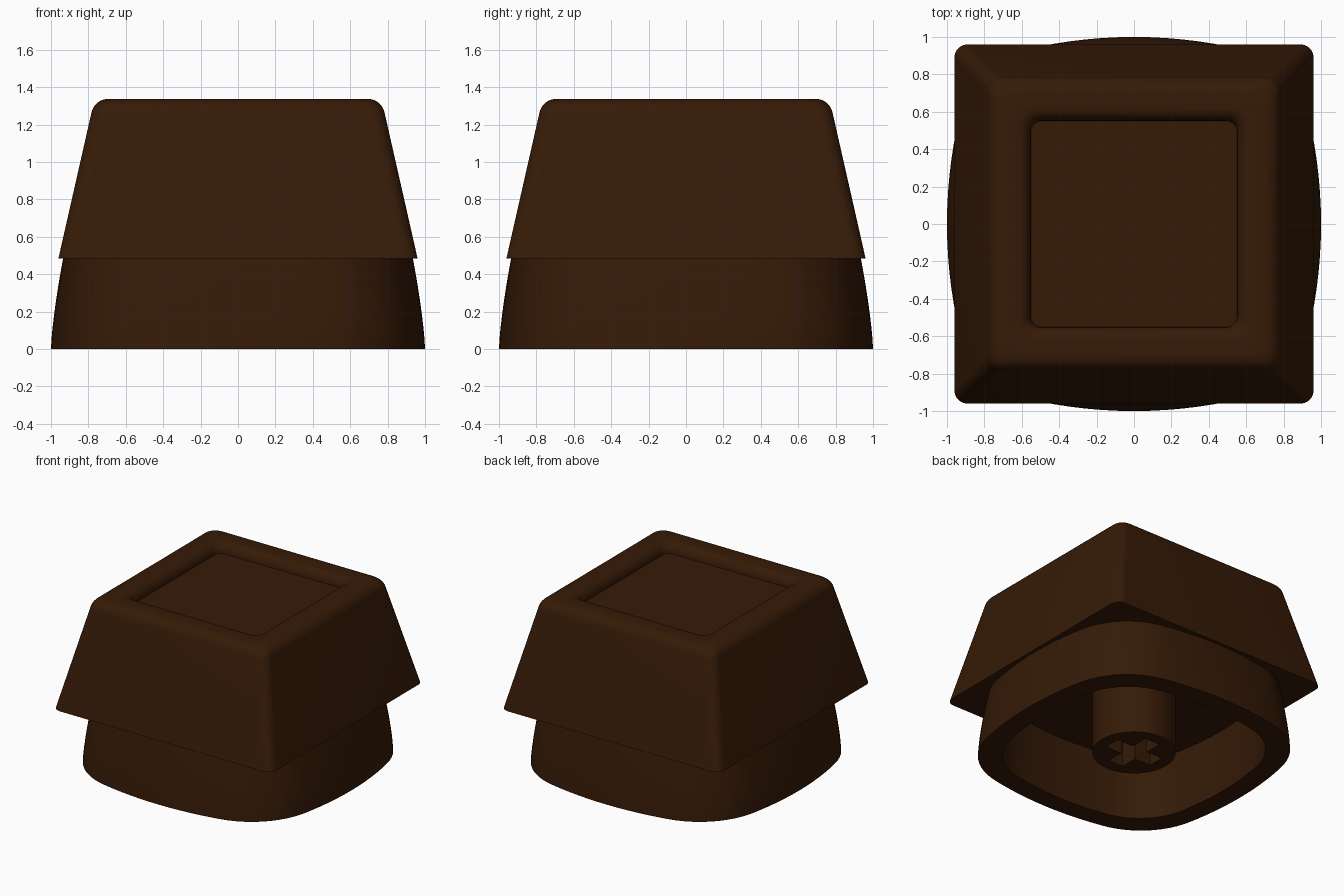
import bpy, bmesh
from math import cos, sin, pi, radians, atan2, sqrt

if "Cube" in bpy.data.objects:
    bpy.data.objects.remove(bpy.data.objects["Cube"])

brown = bpy.data.materials.new("dark_brown")
brown.diffuse_color = (0.036, 0.0105, 0.002, 1)
brown.use_nodes = True
brown.node_tree.nodes["Principled BSDF"].inputs["Base Color"].default_value = brown.diffuse_color


def loft(name, rings, ends=True):
    """Skin a stack of equal-length 3D outlines, optionally closing both ends."""
    bm = bmesh.new()
    loops = [[bm.verts.new(p) for p in ring] for ring in rings]
    n = len(loops[0])
    pairs = list(zip(loops, loops[1:]))
    if not ends:                       # tube wall: join last outline to first
        pairs.append((loops[-1], loops[0]))
    for a, b in pairs:
        for i in range(n):
            j = (i + 1) % n
            bm.faces.new((a[i], a[j], b[j], b[i]))
    if ends:
        bm.faces.new(loops[0])
        bm.faces.new(loops[-1])
    bmesh.ops.recalc_face_normals(bm, faces=bm.faces)
    mesh = bpy.data.meshes.new(name)
    bm.to_mesh(mesh)
    bm.free()
    ob = bpy.data.objects.new(name, mesh)
    bpy.context.collection.objects.link(ob)
    mesh.materials.append(brown)
    return ob


def smooth(ob):
    bpy.ops.object.select_all(action='DESELECT')
    ob.select_set(True)
    bpy.context.view_layer.objects.active = ob
    bpy.ops.object.shade_smooth_by_angle(angle=radians(30))


def rounded_square(half, r, z, seg=8):
    pts = []
    for q in range(4):
        mid = pi / 4 + q * pi / 2
        cx, cy = (half - r) * sqrt(2) * cos(mid), (half - r) * sqrt(2) * sin(mid)
        for i in range(seg + 1):
            a = q * pi / 2 + i / seg * pi / 2
            pts.append((cx + r * cos(a), cy + r * sin(a), z))
    return pts


def bowed_square(scale, z, seg=12):
    """Square with bowed sides (radius R) and filleted corners (radius r)."""
    R, c, r = 2.53, 0.399, 0.560
    t = atan2(c, c + R - 1)
    quarter = [(1 - R + R * cos(a), R * sin(a))
               for a in (-t + 2 * t * i / seg for i in range(seg))]
    quarter += [(c + r * cos(a), c + r * sin(a))
                for a in (t + (pi / 2 - 2 * t) * i / seg for i in range(seg))]
    pts = []
    for q in range(4):
        ca, sa = cos(q * pi / 2), sin(q * pi / 2)
        pts += [((x * ca - y * sa) * scale, (x * sa + y * ca) * scale, z)
                for x, y in quarter]
    return pts


# Tapered cap: sloped sides, rounded rim and shallow square recess
rings = [rounded_square(0.96, 0.07, 0.485)]
for i in range(9):
    a = radians(13.2 + (90 - 13.2) * i / 8)
    rings.append(rounded_square(0.695 + 0.09 * cos(a), 0.08, 1.247 + 0.09 * sin(a)))
for i in range(9):
    a = pi / 2 * i / 8
    rings.append(rounded_square(0.62 - 0.068 * sin(a), 0.075 - 0.015 * i / 8,
                                1.26 + 0.077 * cos(a)))
smooth(loft("cap", rings))

# Hollow skirt: inner wall, bottom rim, curved outer wall
rings = [bowed_square(0.82, 0.49), bowed_square(0.838, 0.2), bowed_square(0.843, 0)]
for i in range(9):
    u = i / 8
    rings.append(bowed_square(1 - 0.066 * u ** 1.4, 0.49 * u))
smooth(loft("skirt", rings, ends=False))

# Round stem with a cross-shaped socket
stem = loft("stem", [[(0.3 * cos(i * pi / 32), 0.3 * sin(i * pi / 32), z)
                      for i in range(64)] for z in (0, 0.49)])
L, w = 0.205, 0.065
arm = [(L, -w), (L, w), (w, w)]
cross = []
for q in range(4):
    ca, sa = round(cos(q * pi / 2)), round(sin(q * pi / 2))
    cross += [(x * ca - y * sa, x * sa + y * ca) for x, y in arm]
cutter = loft("socket_cutter", [[(x, y, z) for x, y in cross] for z in (-0.1, 0.35)])
cutter.hide_render = True
mod = stem.modifiers.new("socket", 'BOOLEAN')
mod.operation = 'DIFFERENCE'
mod.solver = 'EXACT'
mod.object = cutter
bpy.ops.object.select_all(action='DESELECT')
stem.select_set(True)
bpy.context.view_layer.objects.active = stem
bpy.ops.object.modifier_apply(modifier=mod.name)
bpy.data.objects.remove(cutter)
smooth(stem)
